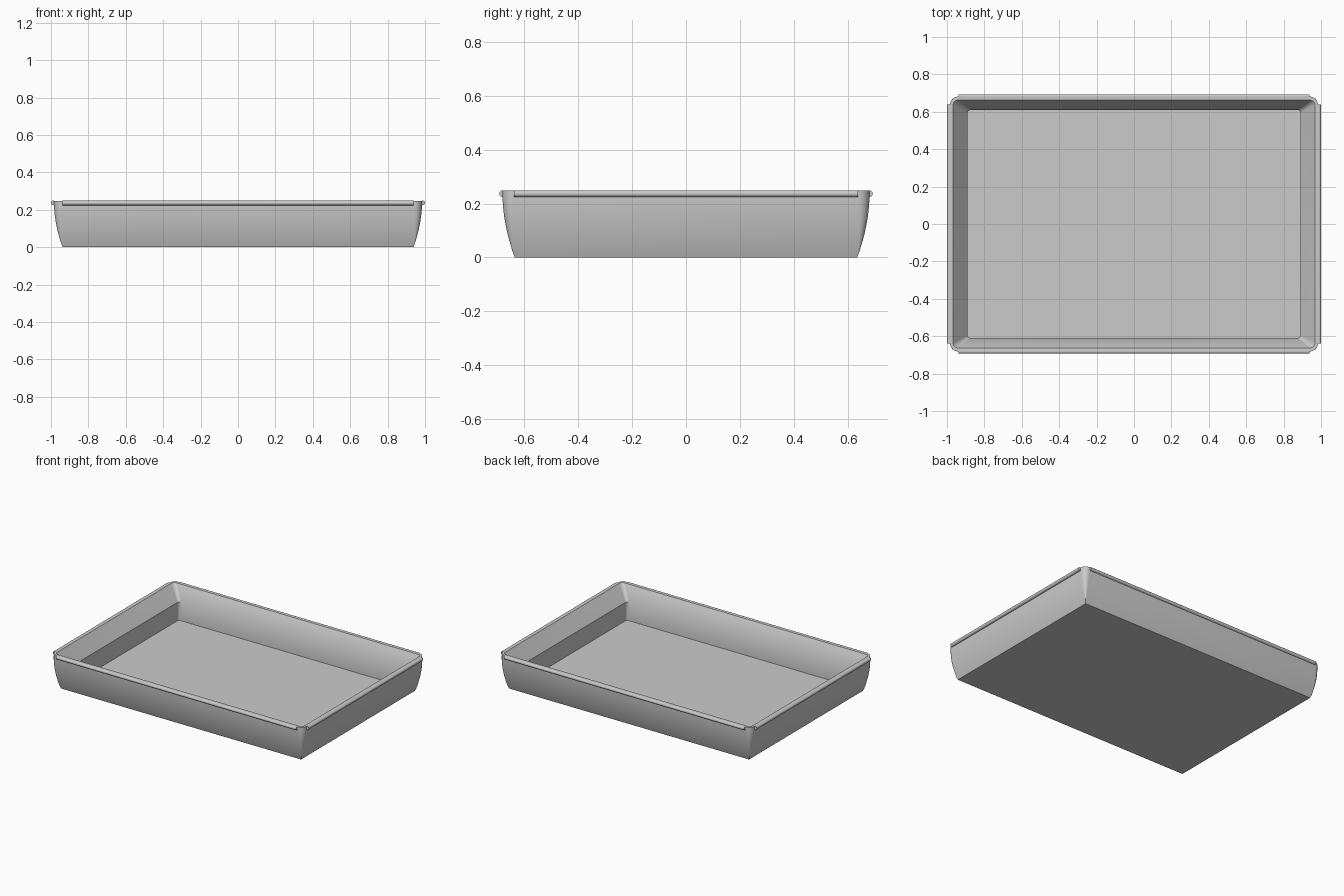
import bpy, bmesh, math
from mathutils import Vector

cube = bpy.data.objects.get("Cube")
if cube:
    bpy.data.objects.remove(cube, do_unlink=True)

grey = bpy.data.materials.new("plain grey")
grey.use_nodes = True
colour = (0.6, 0.6, 0.6, 1)
grey.diffuse_color = colour
grey.node_tree.nodes["Principled BSDF"].inputs["Base Color"].default_value = colour

CORNER_STEPS = 8


def rounded_ring(bm, half_x, half_y, z, radius):
    """Ring of vertices around a rectangle with rounded corners."""
    ring = []
    for i, (sx, sy) in enumerate([(1, 1), (-1, 1), (-1, -1), (1, -1)]):
        for k in range(CORNER_STEPS + 1):
            a = math.pi / 2 * (i + k / CORNER_STEPS)
            ring.append(bm.verts.new((sx * (half_x - radius) + radius * math.cos(a),
                                      sy * (half_y - radius) + radius * math.sin(a), z)))
    return ring


def finish(bm, name, angle):
    bmesh.ops.recalc_face_normals(bm, faces=bm.faces)
    mesh = bpy.data.meshes.new(name)
    bm.to_mesh(mesh)
    bm.free()
    mesh.materials.append(grey)
    obj = bpy.data.objects.new(name, mesh)
    bpy.context.collection.objects.link(obj)
    bpy.ops.object.select_all(action="DESELECT")
    obj.select_set(True)
    bpy.context.view_layer.objects.active = obj
    bpy.ops.object.shade_smooth_by_angle(angle=math.radians(angle))
    return obj


# Tray body: bowed outer wall, flat lip, sloped inner wall, floor
bm = bmesh.new()
rings = []
STEPS = 12
for i in range(STEPS + 1):
    t = i / STEPS
    flare = 0.046 * (1 - (1 - t) ** 2)
    rings.append(rounded_ring(bm, 0.938 + flare, 0.636 + flare, 0.248 * t,
                              0.001 + 0.05 * max(0, t - 0.1) ** 0.7))
for half_x, half_y, z, radius in [(0.967, 0.662, 0.248, 0.025),
                                  (0.89, 0.609, 0.15, 0.015),
                                  (0.89, 0.609, 0.02, 0.015)]:
    rings.append(rounded_ring(bm, half_x, half_y, z, radius))
for low, high in zip(rings, rings[1:]):
    for i in range(len(low)):
        j = (i + 1) % len(low)
        bm.faces.new((low[i], low[j], high[j], high[i]))
bm.faces.new(rings[0])
bm.faces.new(rings[-1])
finish(bm, "tray_body", 30)


# Rolled beads along the top of each side
def rim_bead(name, centre, axis, length):
    bm = bmesh.new()
    bmesh.ops.create_cone(bm, cap_ends=True, segments=20, radius1=0.0125,
                          radius2=0.0125, depth=length)
    turn = Vector((0, 0, 1)).rotation_difference(Vector(axis)).to_matrix()
    bmesh.ops.rotate(bm, verts=bm.verts, matrix=turn)
    bmesh.ops.translate(bm, verts=bm.verts, vec=centre)
    finish(bm, name, 40)


for side, label_x, label_y in [(1, "left", "back"), (-1, "right", "front")]:
    rim_bead(label_x + "_rim_bead", (side * 0.9875, 0, 0.2365), (0, 1, 0), 1.276)
    rim_bead(label_y + "_rim_bead", (0, side * 0.681, 0.2365), (1, 0, 0), 1.876)
